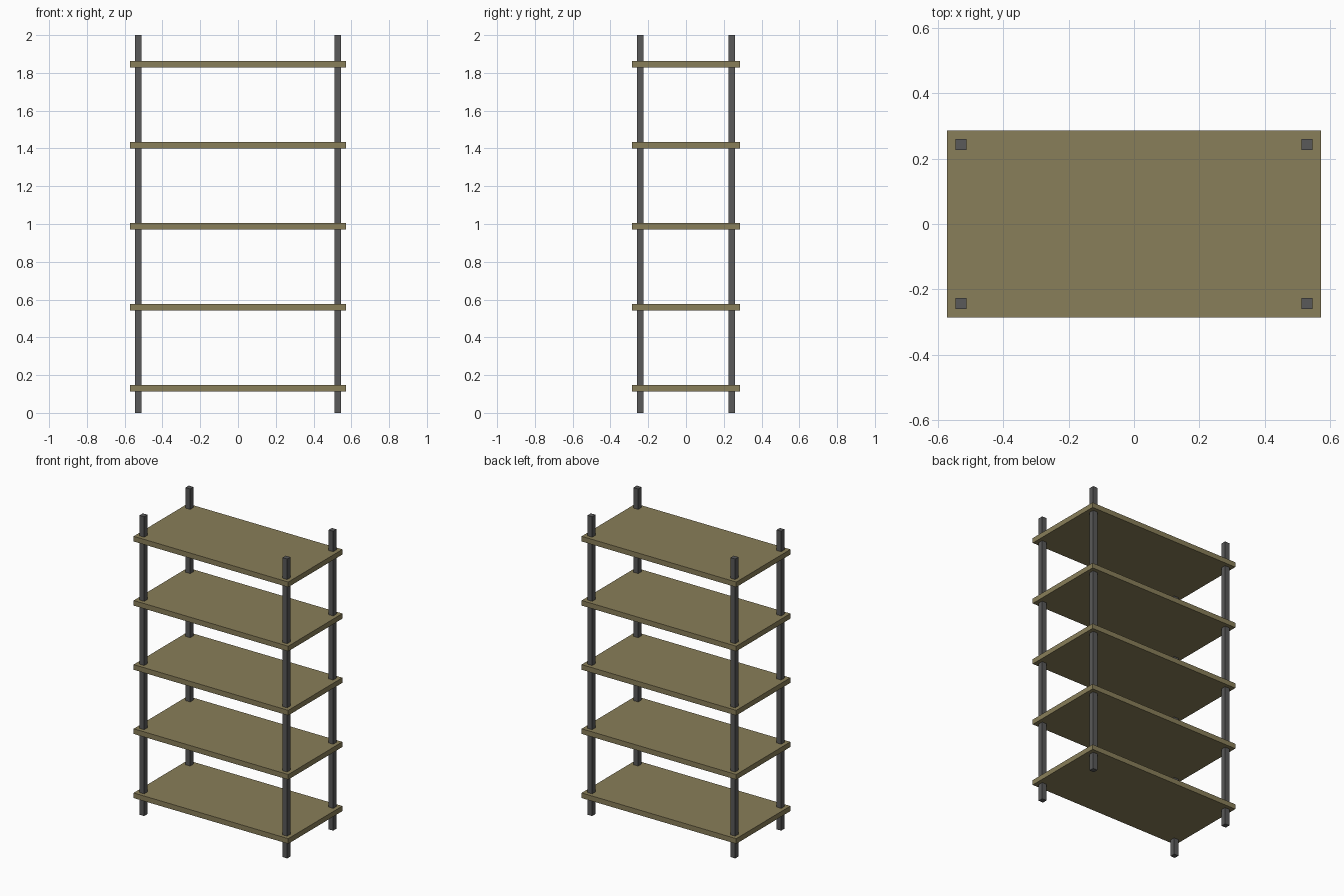
import bpy

if "Cube" in bpy.data.objects:
    bpy.data.objects.remove(bpy.data.objects["Cube"])

POST, SHELF = 0.0343, 0.0343                # post width, shelf thickness
HALF_X, HALF_Y, HEIGHT = 0.5714, 0.2857, 2.0
INSET = 0.0429                              # shelf edge to post centre


def material(name, rgb):
    mat = bpy.data.materials.new(name)
    mat.diffuse_color = (*rgb, 1)
    mat.use_nodes = True
    mat.node_tree.nodes["Principled BSDF"].inputs["Base Color"].default_value = mat.diffuse_color
    return mat


def box(name, centre, size, mat):
    bpy.ops.mesh.primitive_cube_add(size=1, location=centre)
    ob = bpy.context.object
    ob.name = name
    ob.scale = size
    bpy.ops.object.transform_apply(location=False, rotation=False, scale=True)
    ob.data.materials.append(mat)
    return ob


wood = material("olive_wood", (0.25, 0.21, 0.10))
metal = material("dark_metal", (0.10, 0.10, 0.10))

# Four corner posts
for side, sx in (("left", -1), ("right", 1)):
    for end, sy in (("front", -1), ("back", 1)):
        box(f"{end}_{side}_post",
            (sx * (HALF_X - INSET), sy * (HALF_Y - INSET), HEIGHT / 2),
            (POST, POST, HEIGHT), metal)

# Five evenly spaced shelves
for i in range(5):
    box(f"shelf_{i + 1}", (0, 0, 0.1314 + 0.4286 * i),
        (2 * HALF_X, 2 * HALF_Y, SHELF), wood)
